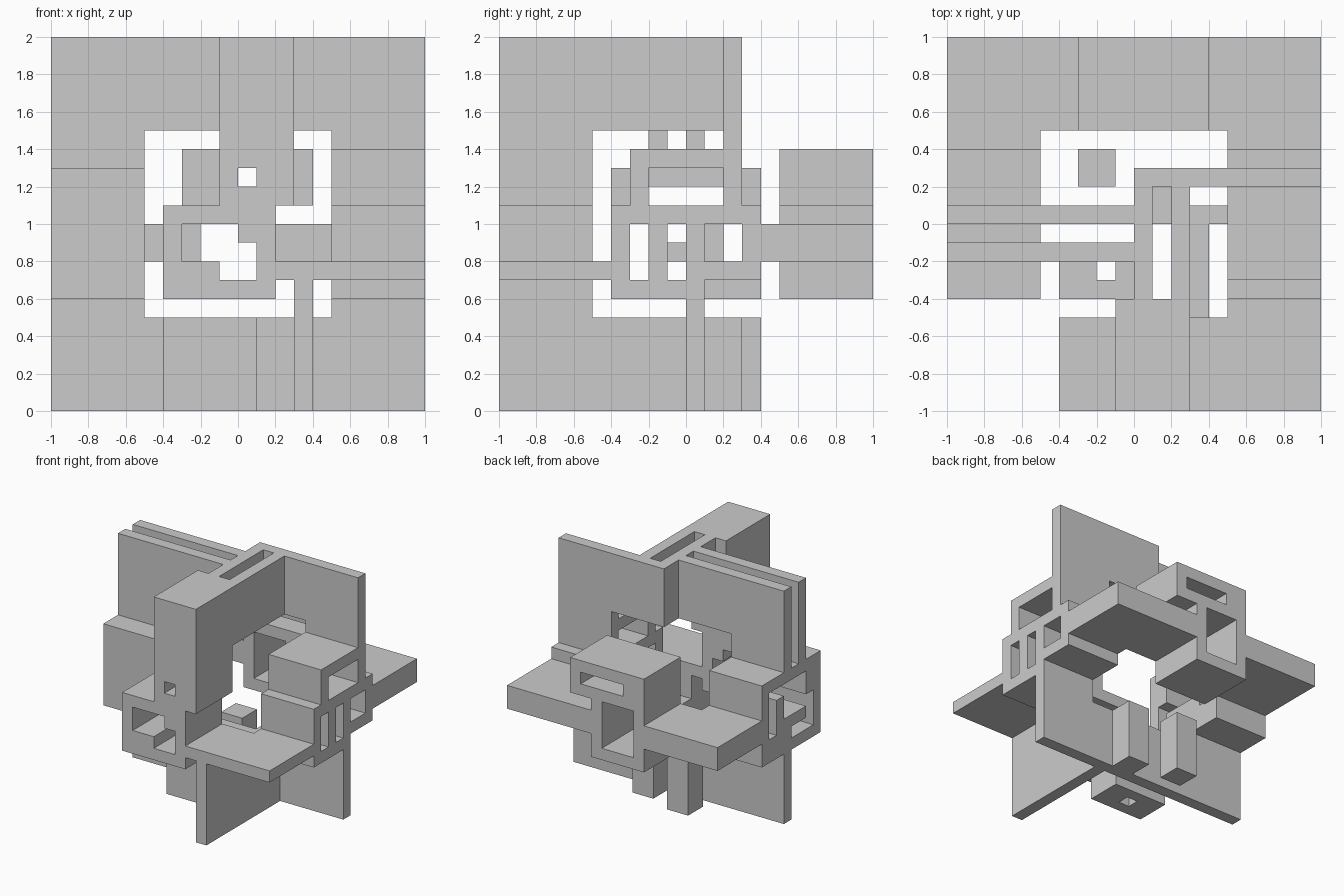
import bpy, bmesh

if "Cube" in bpy.data.objects:
    bpy.data.objects.remove(bpy.data.objects["Cube"])

U = 0.1  # everything sits on a 0.1 grid; all numbers below are grid units


def cells(axis, lo, hi, solids, holes=()):
    """Cells of a flat pattern (rectangles minus holes) extruded along one axis."""
    flat = set()
    for a0, a1, b0, b1 in solids:
        flat |= {(a, b) for a in range(a0, a1) for b in range(b0, b1)}
    for a0, a1, b0, b1 in holes:
        flat -= {(a, b) for a in range(a0, a1) for b in range(b0, b1)}
    out = set()
    for a, b in flat:
        for d in range(lo, hi):
            p = [a, b]
            p.insert(axis, d)
            out.add(tuple(p))
    return out


def skin(name, vox):
    """Outer surface of a set of cells, with flat areas merged."""
    bm = bmesh.new()
    verts = {}

    def vert(p):
        if p not in verts:
            verts[p] = bm.verts.new([c * U for c in p])
        return verts[p]

    for c in vox:
        for ax in range(3):
            u, v = (ax + 1) % 3, (ax + 2) % 3
            for side in (0, 1):
                n = list(c)
                n[ax] += 1 if side else -1
                if tuple(n) in vox:
                    continue
                quad = []
                for du, dv in ((0, 0), (1, 0), (1, 1), (0, 1)):
                    p = list(c)
                    p[ax] += side
                    p[u] += du
                    p[v] += dv
                    quad.append(vert(tuple(p)))
                bm.faces.new(quad if side else quad[::-1])
    bmesh.ops.dissolve_limit(bm, angle_limit=0.01, verts=bm.verts[:], edges=bm.edges[:])
    me = bpy.data.meshes.new(name)
    bm.to_mesh(me)
    bm.free()
    ob = bpy.data.objects.new(name, me)
    bpy.context.collection.objects.link(ob)
    return ob


# front wall, pattern in x, z
front = cells(1, -10, -5,
    [(-1, 3, 11, 20), (-4, 2, 6, 11), (2, 10, 7, 8), (3, 4, 0, 8)],
    [(0, 1, 12, 13), (-3, 0, 8, 10), (-1, 1, 7, 9)])

# back wall, pattern in x, z
back = cells(1, 5, 10,
    [(-3, 4, 11, 14), (-3, 2, 6, 11), (2, 10, 8, 10), (-10, -3, 8, 10)],
    [(-1, 3, 12, 13), (-2, 1, 7, 11)])

# right wall, pattern in y, z
right = cells(0, 5, 10,
    [(-3, 3, 11, 14), (2, 3, 14, 20), (-4, 4, 7, 11), (-4, 1, 6, 7),
     (-10, -4, 7, 8), (4, 10, 8, 10), (0, 1, 0, 6)],
    [(-2, 2, 11, 13), (-3, -2, 7, 10), (-1, 0, 7, 10), (1, 3, 8, 10)])

# left wall, pattern in y, z
left = cells(0, -10, -5,
    [(-4, 4, 6, 13), (4, 10, 8, 10), (0, 1, 0, 6), (0, 1, 13, 20), (-2, -1, 13, 20)],
    [(2, 3, 8, 12), (-2, 2, 11, 12), (-2, 1, 9, 11), (-3, -2, 7, 10), (-3, 0, 7, 8)])

# top wall, pattern in x, y
top = cells(2, 15, 20,
    [(-10, 0, 0, 1), (-10, 0, -2, -1), (0, 3, -4, 3), (3, 10, 2, 3), (-1, 3, -10, -4)],
    [(1, 2, -4, 2)])

# bottom fins and the attached foot, pattern in x, y
bottom = cells(2, 0, 5, [(-10, 10, 0, 1), (3, 4, -10, 0), (1, 3, 1, 3)])

# the six walls share their corner cells, so they form one continuous frame
skin("interlocking_frame", front | back | right | left | top | bottom)

# free-standing pieces at the bottom
skin("pierced_bottom_block", cells(2, 0, 5, [(-4, 1, -4, -1)], [(-2, -1, -3, -2)]))
skin("bottom_post", cells(2, 0, 5, [(-3, -1, 2, 4)]))
